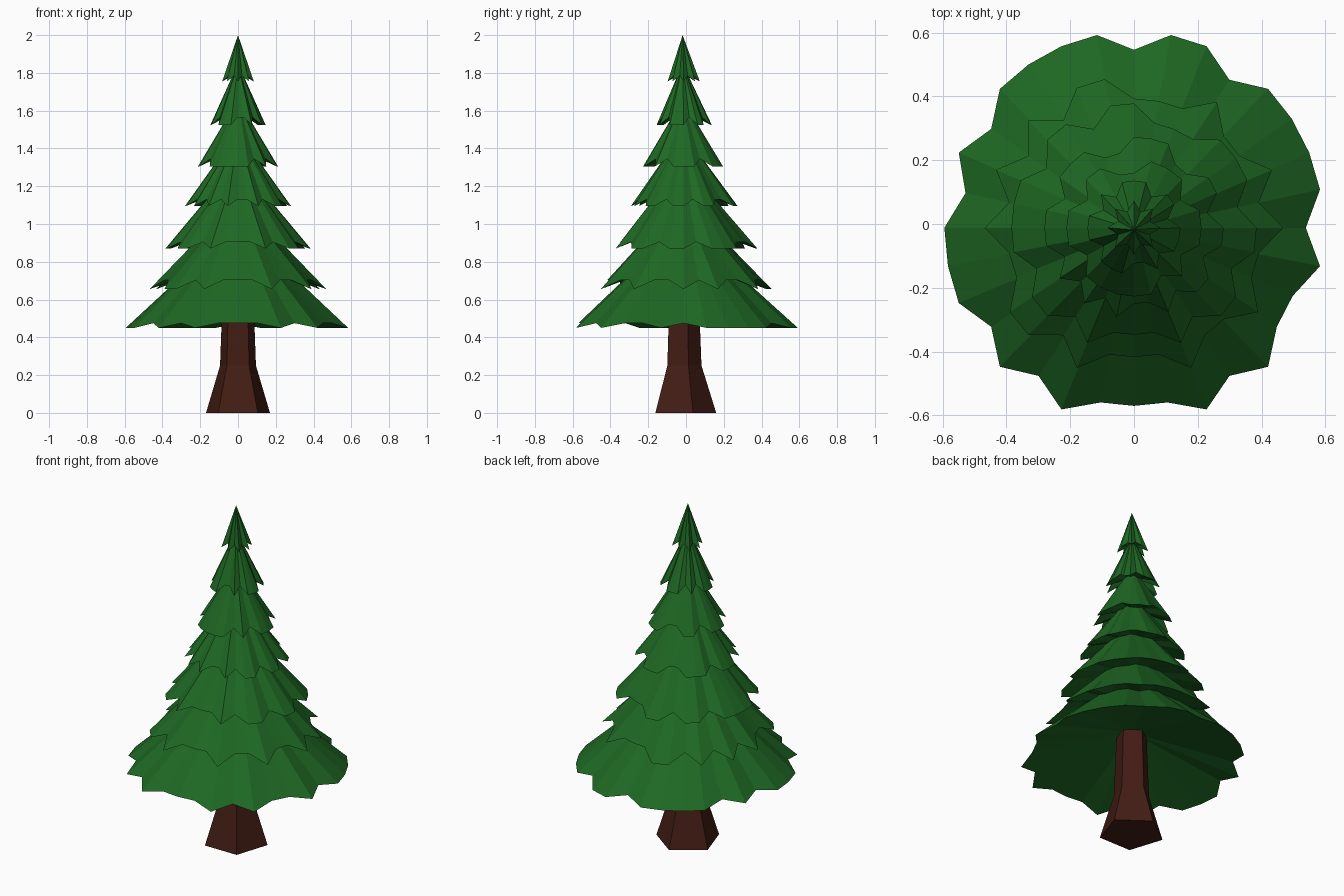
import bpy, bmesh
from math import sin, cos, pi

if "Cube" in bpy.data.objects:
    bpy.data.objects.remove(bpy.data.objects["Cube"])

CY = -0.018  # trunk axis sits slightly forward of the bounding-box centre


def material(name, rgb):
    m = bpy.data.materials.new(name)
    m.diffuse_color = (*rgb, 1)
    m.use_nodes = True
    m.node_tree.nodes["Principled BSDF"].inputs["Base Color"].default_value = m.diffuse_color
    return m


def finish(bm, name, mat):
    bmesh.ops.recalc_face_normals(bm, faces=bm.faces)
    me = bpy.data.meshes.new(name)
    bm.to_mesh(me)
    bm.free()
    me.materials.append(mat)
    ob = bpy.data.objects.new(name, me)
    bpy.context.collection.objects.link(ob)


def ring(bm, radii, heights, start=0.0, sx=1.0, cy=CY):
    n = len(radii)
    return [bm.verts.new((sx * r * cos(start + 2 * pi * i / n),
                          cy + r * sin(start + 2 * pi * i / n), z))
            for i, (r, z) in enumerate(zip(radii, heights))]


def tier(name, pattern, z, r_out, r_in, lift, apex, under, sx=0.985):
    # Jagged skirt: "o" is a drooping tip, "i" a raised notch
    bm = bmesh.new()
    rim = ring(bm, [r_out if c == "o" else r_in for c in pattern],
               [z if c == "o" else z + lift for c in pattern], sx=sx, cy=-0.012)
    top = bm.verts.new((0, CY, apex))
    low = bm.verts.new((0, CY, under))
    for a, b in zip(rim, rim[1:] + rim[:1]):
        bm.faces.new((a, b, top))
        bm.faces.new((b, a, low))
    finish(bm, name, green)


green = material("needles", (0.013, 0.138, 0.017))
brown = material("bark", (0.055, 0.012, 0.007))

# Five-sided flared trunk
bm = bmesh.new()
rings = [ring(bm, [r] * 5, [z] * 5, pi / 2)
         for r, z in ((0.178, 0), (0.1, 0.25), (0.085, 0.64))]
for lo, hi in zip(rings, rings[1:]):
    for i in range(5):
        j = (i + 1) % 5
        bm.faces.new((lo[i], lo[j], hi[j], hi[i]))
bm.faces.new(rings[0])
bm.faces.new(rings[-1])
finish(bm, "trunk", brown)

# Rim pattern (counter-clockwise from +x), then
# z, tip radius, notch radius, notch lift, apex, underside height, x scale
TIERS = [
    ("ioooo" "iooiooooioi" "oooioioiiioioiio", 0.450, 0.616, 0.558, 0.025, 1.00, 0.63, 0.965),
    ("oioiioiiiooioioi" "oiiooioiiioiioii", 0.655, 0.475, 0.405, 0.048, 1.14, 0.82),
    ("oioooiiiooiooioo" "ooiooioiiioiooio", 0.870, 0.390, 0.335, 0.035, 1.33, 1.01),
    ("oiooiioooiioooio" "ooioioioiioiooio", 1.095, 0.285, 0.238, 0.035, 1.49, 1.21),
    ("ooioooiiooio" "ooioooooioio", 1.305, 0.215, 0.172, 0.040, 1.66, 1.40),
    ("oiooioooioio" "ooioooiioioo", 1.525, 0.148, 0.112, 0.040, 1.85, 1.60),
    ("oioioioi" "oioioioi", 1.755, 0.085, 0.055, 0.030, 2.00, 1.80),
]
for k, t in enumerate(TIERS):
    tier(f"branch_tier_{k + 1}", *t)
